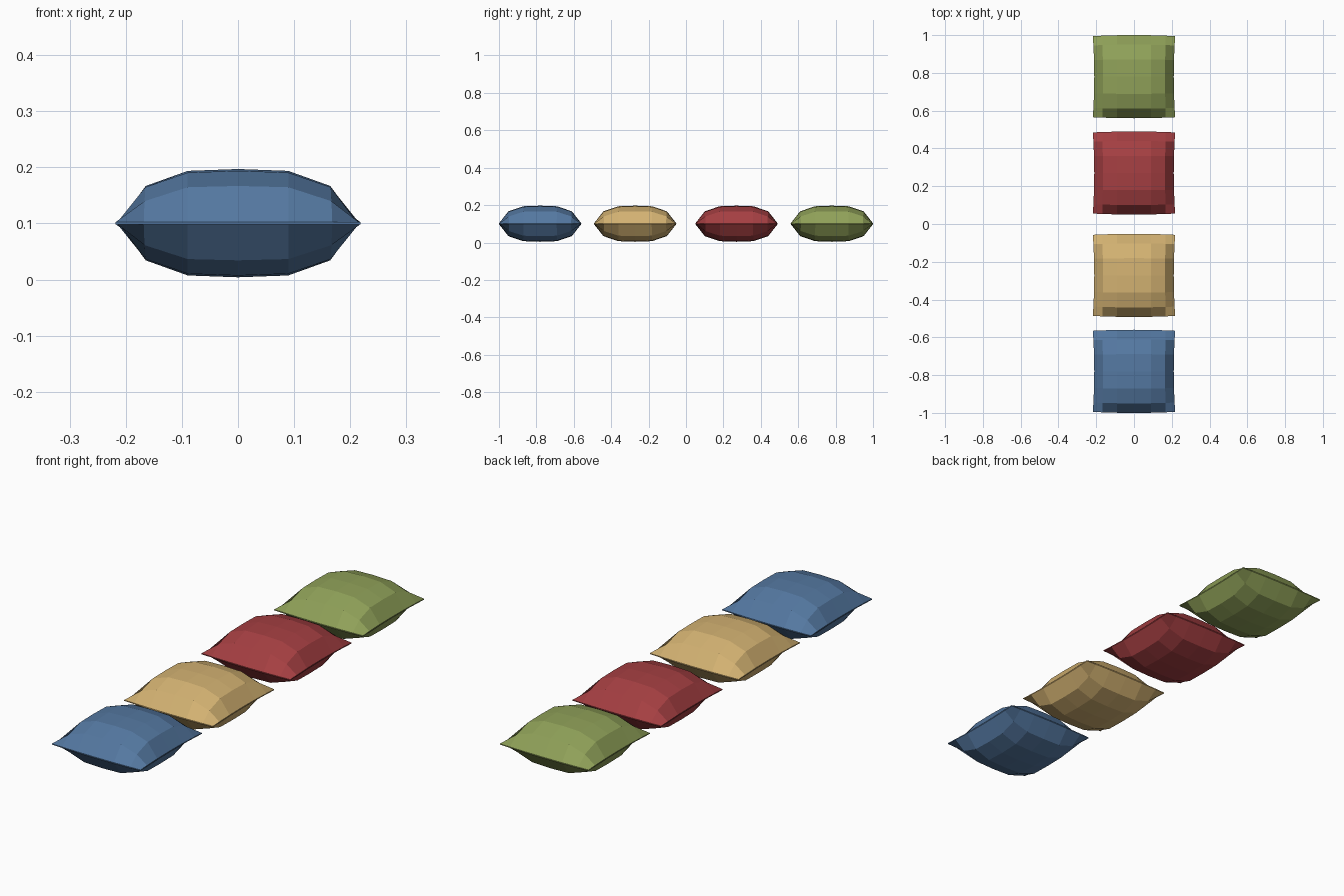
import bpy, bmesh

if "Cube" in bpy.data.objects:
    bpy.data.objects.remove(bpy.data.objects["Cube"])

GRID = [-0.218, -0.168, -0.09, 0.0, 0.09, 0.168, 0.218]
PUFF = [0.0, 0.68, 0.965, 1.0, 0.965, 0.68, 0.0]
HALF, SEAM, MID = 0.0965, 0.002, 0.1005
N = len(GRID)


def cushion(name, y0, color):
    bm = bmesh.new()
    layers = []
    # puffed top and bottom sheets
    for side in (1, -1):
        sheet = []
        for j, v in enumerate(GRID):
            row = []
            for i, u in enumerate(GRID):
                a, b = u / 0.218, v / 0.218
                # side edges pinch in, front and back edges bow out slightly
                x = u * (1 - 0.035 * (1 - b * b) * a * a)
                y = v * (0.985 + 0.025 * (1 - a * a))
                h = PUFF[i] * PUFF[j]
                if i in (1, N - 2) and j in (1, N - 2):
                    h *= 0.85
                row.append(bm.verts.new((x, y, side * (SEAM + (HALF - SEAM) * h))))
            sheet.append(row)
        layers.append(sheet)
        for j in range(N - 1):
            for i in range(N - 1):
                q = [sheet[j][i], sheet[j][i + 1], sheet[j + 1][i + 1], sheet[j + 1][i]]
                bm.faces.new(q if side > 0 else q[::-1])
    # narrow seam band around the rim
    rim = ([(0, i) for i in range(N - 1)] + [(j, N - 1) for j in range(N - 1)]
           + [(N - 1, i) for i in range(N - 1, 0, -1)] + [(j, 0) for j in range(N - 1, 0, -1)])
    top, bot = layers
    for (j, i), (l, k) in zip(rim, rim[1:] + rim[:1]):
        bm.faces.new((bot[j][i], bot[l][k], top[l][k], top[j][i]))
    bmesh.ops.recalc_face_normals(bm, faces=bm.faces)
    me = bpy.data.meshes.new(name)
    bm.to_mesh(me)
    bm.free()
    ob = bpy.data.objects.new(name, me)
    ob.location = (0, y0, MID)
    bpy.context.collection.objects.link(ob)
    mat = bpy.data.materials.new(name + "_fabric")
    mat.diffuse_color = (*color, 1)
    mat.use_nodes = True
    mat.node_tree.nodes["Principled BSDF"].inputs["Base Color"].default_value = mat.diffuse_color
    me.materials.append(mat)


# row of four cushions
cushion("blue_cushion", -0.78, (0.09, 0.19, 0.36))
cushion("yellow_cushion", -0.272, (0.66, 0.45, 0.17))
cushion("red_cushion", 0.27, (0.38, 0.05, 0.055))
cushion("green_cushion", 0.78, (0.28, 0.36, 0.10))
